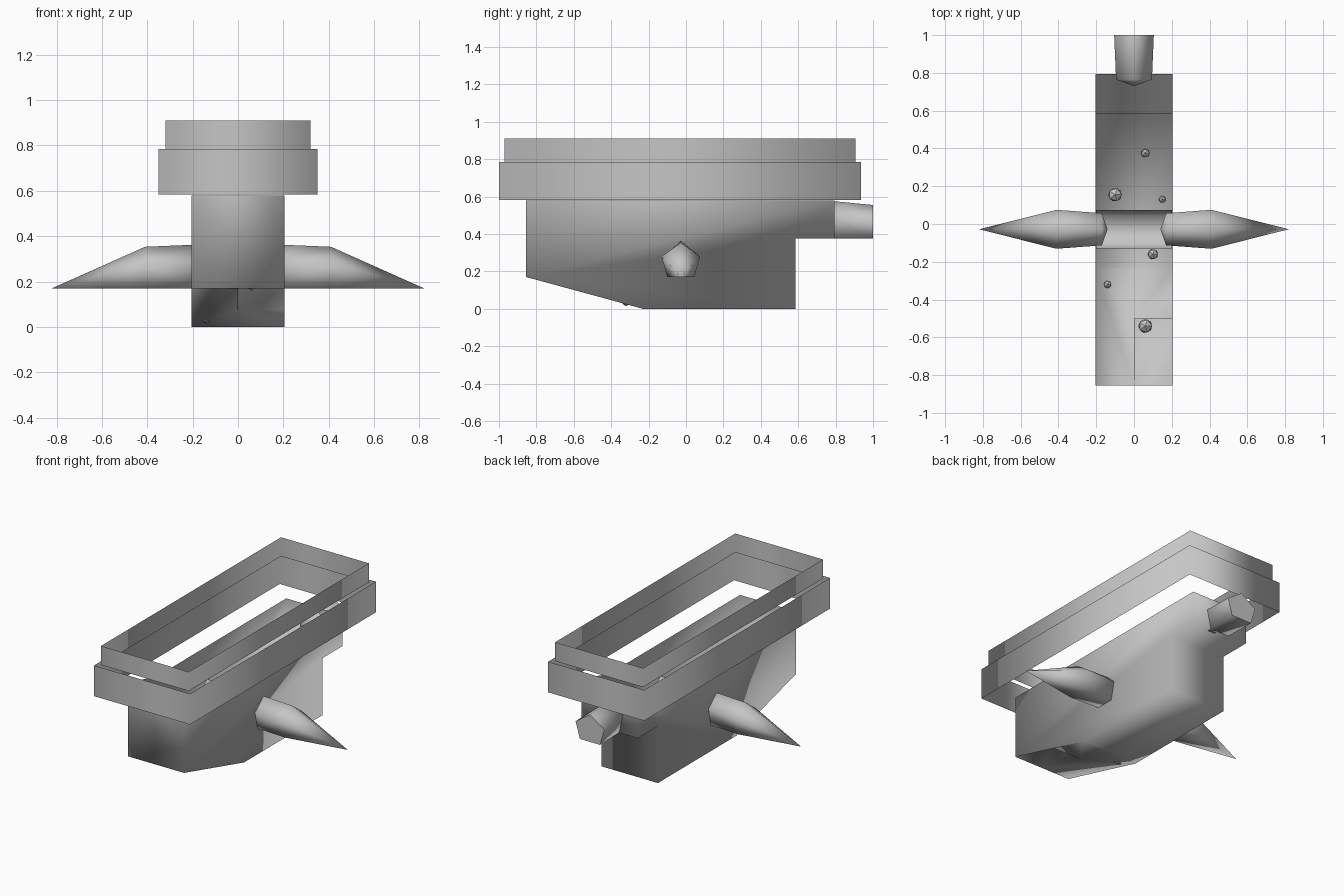
import bpy, bmesh, math
from mathutils import Vector

cube = bpy.data.objects.get("Cube")
if cube:
    bpy.data.objects.remove(cube, do_unlink=True)

grey = bpy.data.materials.new("plain grey")
grey.use_nodes = True
tone = (0.56, 0.56, 0.56, 1)
grey.diffuse_color = tone
grey.node_tree.nodes["Principled BSDF"].inputs["Base Color"].default_value = tone


def make(name, faces):
    """Build a smooth object from faces given as lists of points."""
    bm = bmesh.new()
    for pts in faces:
        bm.faces.new([bm.verts.new(p) for p in pts])
    bmesh.ops.remove_doubles(bm, verts=bm.verts, dist=0.0005)
    bmesh.ops.recalc_face_normals(bm, faces=bm.faces)
    for f in bm.faces:
        f.smooth = True
    mesh = bpy.data.meshes.new(name)
    bm.to_mesh(mesh)
    bm.free()
    mesh.materials.append(grey)
    ob = bpy.data.objects.new(name, mesh)
    bpy.context.collection.objects.link(ob)
    return ob


def skin(rings):
    """Quads joining closed rings of equal length."""
    out = []
    for a, b in zip(rings, rings[1:]):
        n = len(a)
        out += [[a[i], a[(i + 1) % n], b[(i + 1) % n], b[i]] for i in range(n)]
    return out


def fan(ring, tip):
    return [[ring[i], ring[(i + 1) % len(ring)], tip] for i in range(len(ring))]


# Open-topped hull: side profile stretched across the width
W = 0.205
profile = [(-0.855, 0.58), (-0.855, 0.17), (-0.23, 0), (0.585, 0),
           (0.585, 0.375), (0.795, 0.375), (0.795, 0.58)]
hull = [[(s * W, y, z) for y, z in profile] for s in (-1, 1)]
for i, ((y0, z0), (y1, z1)) in enumerate(zip(profile, profile[1:])):
    if i != 1:
        hull.append([(-W, y0, z0), (W, y0, z0), (W, y1, z1), (-W, y1, z1)])

# Sloped bow floor with a notch under one half
nose, keel = profile[1], profile[2]
cut_y = -0.5
cut_z = nose[1] * (keel[0] - cut_y) / (keel[0] - nose[0])
hull += [
    [(-W, *nose), (0, *nose), (0, cut_y, cut_z), (0, *keel), (-W, *keel)],
    [(0, cut_y, cut_z), (W, cut_y, cut_z), (W, *keel), (0, *keel)],
    [(0, *nose), (W, *nose), (W, cut_y, nose[1]), (0, cut_y, nose[1])],
    [(0, cut_y, cut_z), (W, cut_y, cut_z), (W, cut_y, nose[1]), (0, cut_y, nose[1])],
    [(0, *nose), (0, cut_y, cut_z), (0, cut_y, nose[1])],
]
make("hull", hull)


# Two-tier rim of thin upright walls
def rim(name, x, y0, y1, z0, z1):
    rings = [[(-x, y0, z), (x, y0, z), (x, y1, z), (-x, y1, z)] for z in (z0, z1)]
    make(name, skin(rings))


rim("lower_rim", 0.35, -1.0, 0.935, 0.583, 0.785)
rim("upper_rim", 0.32, -0.97, 0.905, 0.785, 0.91)


# Five-sided section, apex up, flat base at z0
def pentagon(half, z0, z1):
    zm = z0 + (z1 - z0) * 0.6
    return [(0, z1), (half, zm), (half * 0.7, z0), (-half * 0.7, z0), (-half, zm)]


# Pointed side fins
FY = -0.028
for side, name in ((-1, "right_fin"), (1, "left_fin")):
    rings = [[(side * x, FY + u, z) for u, z in pentagon(h, 0.17, top)]
             for x, h, top in ((0.17, 0.085, 0.363), (0.41, 0.103, 0.353))]
    make(name, skin(rings) + fan(rings[-1], (side * 0.82, FY, 0.17))
         + fan(rings[0], (side * 0.14, FY, 0.3)))

# Open trough joining the fins inside the hull
trough = pentagon(0.103, 0.17, 0.36)[1:]
make("cross_trough", [[(-0.2, FY + a, c), (0.2, FY + a, c), (0.2, FY + b, d), (-0.2, FY + b, d)]
                      for (a, c), (b, d) in zip(trough, trough[1:])])

# Rear pipe
rings = [[(u, y, z) for u, z in pentagon(h, 0.375, top)]
         for y, h, top in ((0.765, 0.095, 0.578), (1.0, 0.105, 0.555))]
pipe = make("rear_pipe", skin(rings) + fan(rings[0], (0, 0.73, 0.46)) + [rings[-1]])
pipe.data.polygons[len(pipe.data.polygons) - 1].use_smooth = False

# Loose pebbles lying on the floor
pebbles = [(0.06, 0.375, 0.025, 0.025), (-0.1, 0.155, 0.04, 0.04), (0.15, 0.13, 0.02, 0.02),
           (0.1, -0.16, 0.03, 0.03), (-0.14, -0.32, 0.036, 0.022), (0.06, -0.54, 0.2, 0.04)]
for i, (x, y, z, r) in enumerate(pebbles):
    bpy.ops.mesh.primitive_ico_sphere_add(subdivisions=1, radius=r, location=(x, y, z))
    ob = bpy.context.object
    ob.name = f"pebble_{i + 1}"
    ob.data.materials.append(grey)
